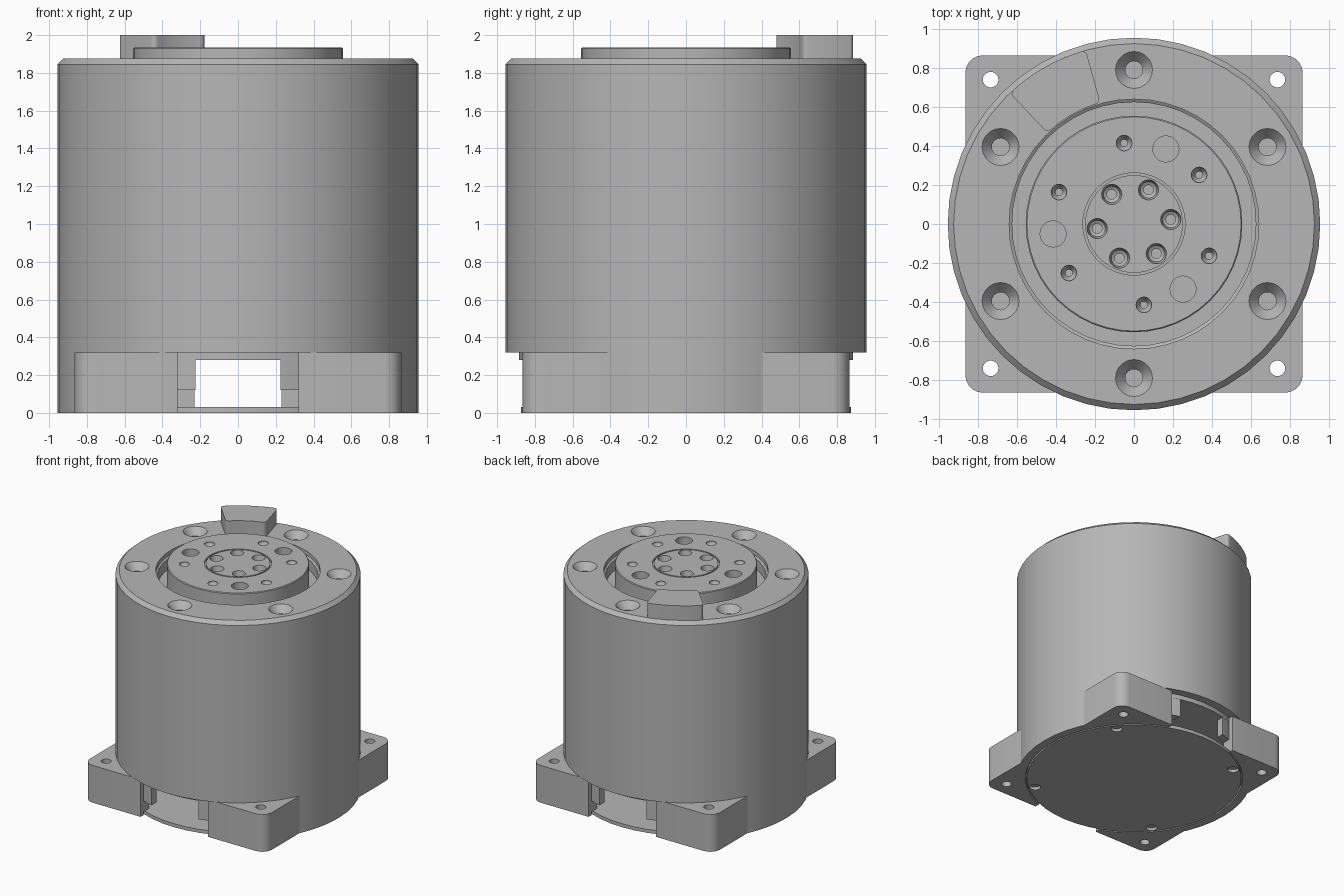
import bpy, bmesh
from math import radians, cos, sin, pi
from mathutils import Matrix

cube = bpy.data.objects.get("Cube")
if cube:
    bpy.data.objects.remove(cube, do_unlink=True)

grey = bpy.data.materials.new("plain_grey")
grey.use_nodes = True
COLOUR = (0.47, 0.47, 0.47, 1)
grey.diffuse_color = COLOUR
grey.node_tree.nodes["Principled BSDF"].inputs["Base Color"].default_value = COLOUR


def make(name, bm, at=(0, 0, 0)):
    bmesh.ops.recalc_face_normals(bm, faces=bm.faces)
    bm.transform(Matrix.Translation(at))
    mesh = bpy.data.meshes.new(name)
    bm.to_mesh(mesh)
    bm.free()
    mesh.materials.append(grey)
    ob = bpy.data.objects.new(name, mesh)
    bpy.context.collection.objects.link(ob)
    return ob


def lathe(name, profile, segs=48, at=(0, 0, 0), closed=False):
    """Spin an (r, z) profile around the z axis."""
    bm = bmesh.new()
    vs = [bm.verts.new((r, 0, z)) for r, z in profile]
    pairs = list(zip(vs, vs[1:])) + ([(vs[-1], vs[0])] if closed else [])
    es = [bm.edges.new(p) for p in pairs]
    bmesh.ops.spin(bm, geom=vs + es, cent=(0, 0, 0), axis=(0, 0, 1),
                   angle=2 * pi, steps=segs, use_duplicate=False)
    bmesh.ops.remove_doubles(bm, verts=bm.verts, dist=1e-4)
    return make(name, bm, at)


def bevel_uprights(bm, width):
    es = [e for e in bm.edges
          if abs(e.verts[0].co.z - e.verts[1].co.z) > 0.05]
    bmesh.ops.bevel(bm, geom=es, offset=width, segments=5, profile=0.5, affect='EDGES')


def box(name, x, y, z, rounding=0):
    """Box from (low, high) pairs, with optional rounded upright edges."""
    bm = bmesh.new()
    bmesh.ops.create_cube(bm, size=1)
    for v in bm.verts:
        v.co = [lo if c < 0 else hi for c, (lo, hi) in zip(v.co, (x, y, z))]
    if rounding:
        bevel_uprights(bm, rounding)
    return make(name, bm)


def combine(ob, tool, op='DIFFERENCE'):
    mod = ob.modifiers.new("combine", 'BOOLEAN')
    mod.operation, mod.solver, mod.object = op, 'EXACT', tool
    bpy.context.view_layer.objects.active = ob
    bpy.ops.object.modifier_apply(modifier=mod.name)
    bpy.data.objects.remove(tool, do_unlink=True)


def drill_circle(ob, profile, radius, start, count, z, segs=20):
    """Cut a ring of identical turned holes."""
    for i in range(count):
        a = radians(start + 360 * i / count)
        combine(ob, lathe("drill", profile, segs, (radius * cos(a), radius * sin(a), z)))


# Main barrel with chamfered rim and recess for the rotor
R, TOP = 0.955, 1.875
body = lathe("barrel", [(0, .28), (.885, .28), (.885, .32), (R, .32), (R, 1.845),
                        (.925, TOP), (.64, TOP), (.64, 1.84), (.625, 1.83),
                        (.625, 1.74), (0, 1.74)])
countersink = [(0, -.14), (.045, -.14), (.045, -.06), (.095, 0), (.095, .05), (0, .05)]
drill_circle(body, countersink, .79, 30, 6, TOP)

# Output rotor with its centre cap ring and bolt holes
ROT = 1.935
rotor = lathe("rotor", [(0, 1.73), (.555, 1.73), (.555, ROT - .006), (.549, ROT),
                        (.262, ROT), (.262, ROT - .015), (.25, ROT - .015), (.25, ROT), (0, ROT)])
drill_circle(rotor, [(0, -.1), (.067, -.1), (.067, .05), (0, .05)], .418, 67, 3, ROT)
drill_circle(rotor, [(0, -.1), (.018, -.1), (.018, -.05), (.04, -.012), (.04, .05), (0, .05)],
             .418, 37, 6, ROT)
drill_circle(rotor, [(0, -.09), (.025, -.09), (.025, -.06), (.042, -.05), (.052, 0),
                     (.052, .05), (0, .05)], .19, 7, 6, ROT)

# Mounting base: rounded square merged with the barrel's trimmed sides
S, H = 0.865, 0.32
base = box("mounting_base", (-S, S), (-S, S), (0, H), .09)
sides = lathe("sides", [(0, 0), (R, 0), (R, H), (0, H)])
combine(sides, box("trim", (-2, 2), (-S + .001, S - .001), (-1, 1)), 'INTERSECT')
combine(base, sides, 'UNION')
combine(base, lathe("bore", [(0, -.1), (.885, -.1), (.885, .5), (0, .5)]))
combine(base, box("opening", (-.32, .32), (-2, 2), (-.1, .5)))
for sx in (-1, 1):
    for sy in (-1, 1):
        combine(base, lathe("drill", [(0, -.1), (.04, -.1), (.04, .5), (0, .5)], 20,
                            (sx * .735, sy * .74, 0)))

# Inner wall, with stepped cable openings front and back
wall = lathe("inner_wall", [(.82, .028), (.884, .028), (.884, .285), (.82, .285)], closed=True)
combine(wall, box("slot", (-.225, .225), (-2, 2), (-.1, .5)))
combine(wall, box("low_slot", (-.32, .32), (-2, 2), (-.1, .12)))

# Inner ribs that stand between floor and barrel
ribs = [box(n, (x - .045, x + .045), (-.1, .1), (.02, .29))
        for n, x in (("left_rib", .275), ("right_rib", -.275))]

# Bottom cover with four screw holes
cover = lathe("bottom_cover", [(0, 0), (.873, 0), (.873, .03), (0, .03)])
drill_circle(cover, [(0, -.1), (.045, -.1), (.045, .025), (0, .025)], .818, 40, 4, 0)

# Raised stop block on the rim: a rounded ring sector
bm = bmesh.new()
STEPS = 10
arc = [radians(105.5 + 28 * i / STEPS) for i in range(STEPS + 1)]
outline = [(.925 * cos(a), .925 * sin(a)) for a in arc]
outline += [(.645 * cos(a), .645 * sin(a)) for a in reversed(arc)]
face = bm.faces.new([bm.verts.new((x, y, 1.87)) for x, y in outline])
up = bmesh.ops.extrude_face_region(bm, geom=[face])["geom"]
for v in up:
    if isinstance(v, bmesh.types.BMVert):
        v.co.z = 2.0
bm.normal_update()
corners = [e for e in bm.edges
           if abs(e.verts[0].co.z - e.verts[1].co.z) > .05 and e.calc_face_angle(0) > 1]
bmesh.ops.bevel(bm, geom=corners, offset=.026, segments=4, profile=.5, affect='EDGES')
stop = make("stop_block", bm)

# Smooth round surfaces, crisp edges
for ob in [body, rotor, base, wall, cover, stop] + ribs:
    bpy.ops.object.select_all(action='DESELECT')
    ob.select_set(True)
    bpy.context.view_layer.objects.active = ob
    bpy.ops.object.shade_smooth_by_angle(angle=radians(25))
